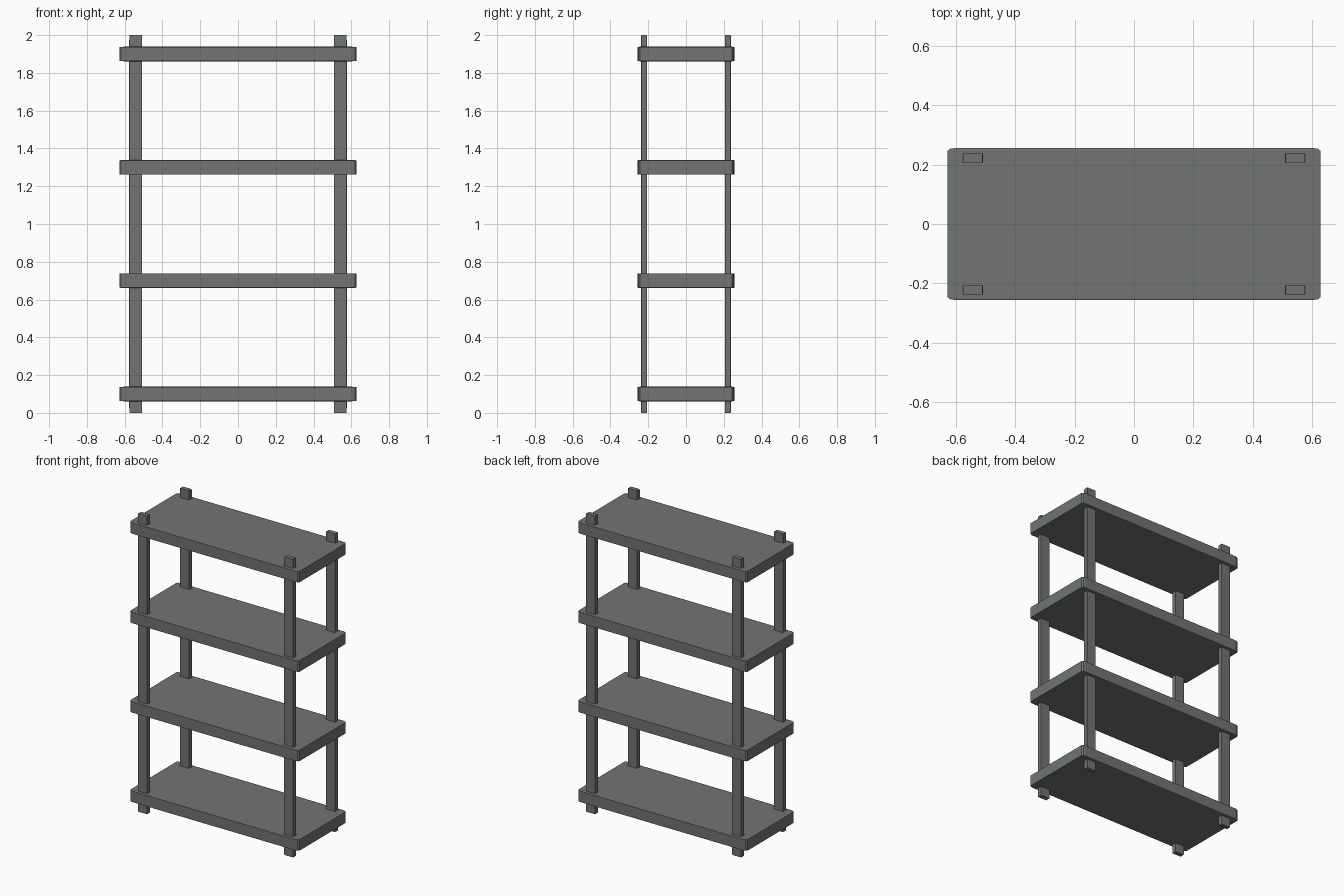
import bpy
import bmesh
from mathutils import Vector

default = bpy.data.objects.get("Cube")
if default:
    bpy.data.objects.remove(default, do_unlink=True)

# Single grey finish
grey = bpy.data.materials.new("slate grey")
grey.use_nodes = True
colour = (0.165, 0.178, 0.175, 1)
grey.diffuse_color = colour
grey.node_tree.nodes["Principled BSDF"].inputs["Base Color"].default_value = colour


def soft_box(name, centre, size):
    """Unit cube with softened edges, stretched to the wanted size."""
    bm = bmesh.new()
    bmesh.ops.create_cube(bm, size=1)
    bmesh.ops.bevel(bm, geom=bm.edges[:], offset=0.022, segments=2,
                    profile=0.5, affect='EDGES')
    bmesh.ops.scale(bm, vec=Vector(size), verts=bm.verts)
    mesh = bpy.data.meshes.new(name)
    bm.to_mesh(mesh)
    bm.free()
    mesh.materials.append(grey)
    obj = bpy.data.objects.new(name, mesh)
    obj.location = centre
    bpy.context.collection.objects.link(obj)
    return obj


# Four evenly spaced shelves
for i in range(4):
    soft_box(f"shelf_{i + 1}", (0, 0, 0.1 + 0.6 * i), (1.256, 0.512, 0.077))

# Four flat posts running through the shelves
for side, sx in (("right", -1), ("left", 1)):
    for end, sy in (("front", -1), ("back", 1)):
        soft_box(f"{end}_{side}_post", (sx * 0.542, sy * 0.222, 1), (0.068, 0.031, 2))
